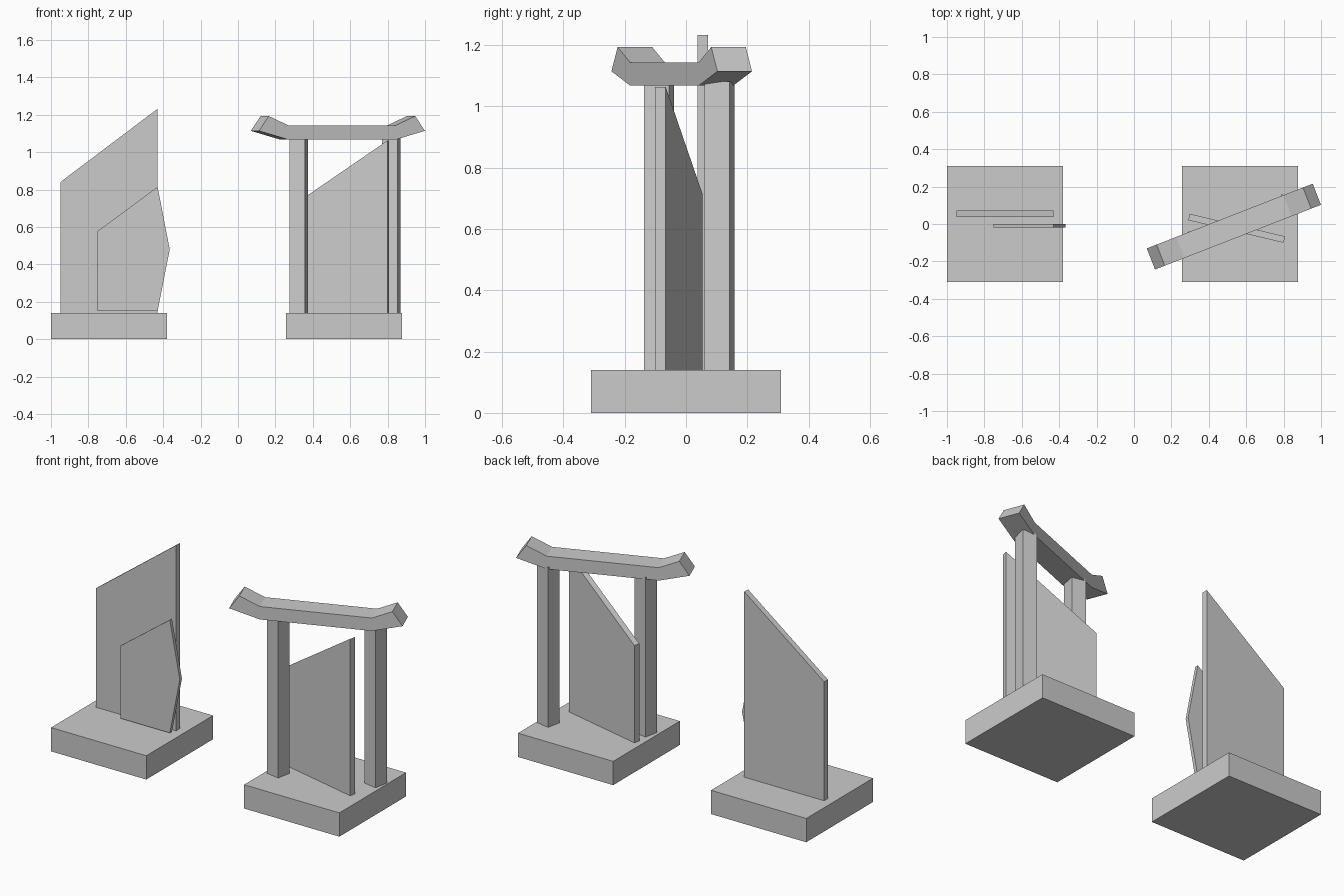
import bpy
from math import radians
from mathutils import Matrix

if "Cube" in bpy.data.objects:
    bpy.data.objects.remove(bpy.data.objects["Cube"])


def extrude_profile(name, profile, depth, loc, angle=0.0):
    """Extrude an x-z outline (counter-clockwise from the front) along y, centred on loc."""
    n = len(profile)
    verts = [(x, y, z) for y in (-depth / 2, depth / 2) for x, z in profile]
    faces = [tuple(range(n)), tuple(reversed(range(n, 2 * n)))]
    faces += [(i, i + n, (i + 1) % n + n, (i + 1) % n) for i in range(n)]
    mesh = bpy.data.meshes.new(name)
    mesh.from_pydata(verts, [], faces)
    mesh.update()
    obj = bpy.data.objects.new(name, mesh)
    obj.matrix_world = (Matrix.Translation((loc[0], loc[1], 0))
                        @ Matrix.Rotation(radians(angle), 4, 'Z'))
    bpy.context.collection.objects.link(obj)
    return obj


def block(name, width, depth, z0, z1, loc, angle=0.0):
    w = width / 2
    return extrude_profile(name, [(-w, z0), (w, z0), (w, z1), (-w, z1)], depth, loc, angle)


BASE_TOP = 0.14

# Square plinths
block("left_base", 0.62, 0.62, 0, BASE_TOP, (-0.69, 0))
block("right_base", 0.62, 0.62, 0, BASE_TOP, (0.567, 0))

# Slant-topped slabs
extrude_profile("tall_slab", [(-0.26, BASE_TOP), (0.26, BASE_TOP), (0.26, 1.232), (-0.26, 0.84)],
                0.035, (-0.69, 0.055))
extrude_profile("gate_slab", [(-0.262, BASE_TOP), (0.262, BASE_TOP), (0.262, 1.063), (-0.262, 0.713)],
                0.035, (0.549, -0.023), -13.3)

# Small pointed slab in front of the tall one
extrude_profile("small_slab", [(-0.32, 0.15), (0, 0.15), (0.065, 0.48), (0, 0.815), (-0.32, 0.578)],
                0.02, (-0.43, -0.01))

# Gate posts
for side, x, y in (("left", 0.324, -0.088), ("right", 0.82, 0.109)):
    block(side + "_post", 0.084, 0.084, BASE_TOP, 1.08, (x, y), -11)

# Lintel with upturned ends: right half of the outline, mirrored
lower = [(0.307, 1.067), (0.476, 1.114)]
upper = [(0.42, 1.193), (0.307, 1.143)]
half = lower + upper
outline = half + [(-x, z) for x, z in reversed(half)]
extrude_profile("lintel", outline, 0.121, (0.534, -0.014), 21.3)
